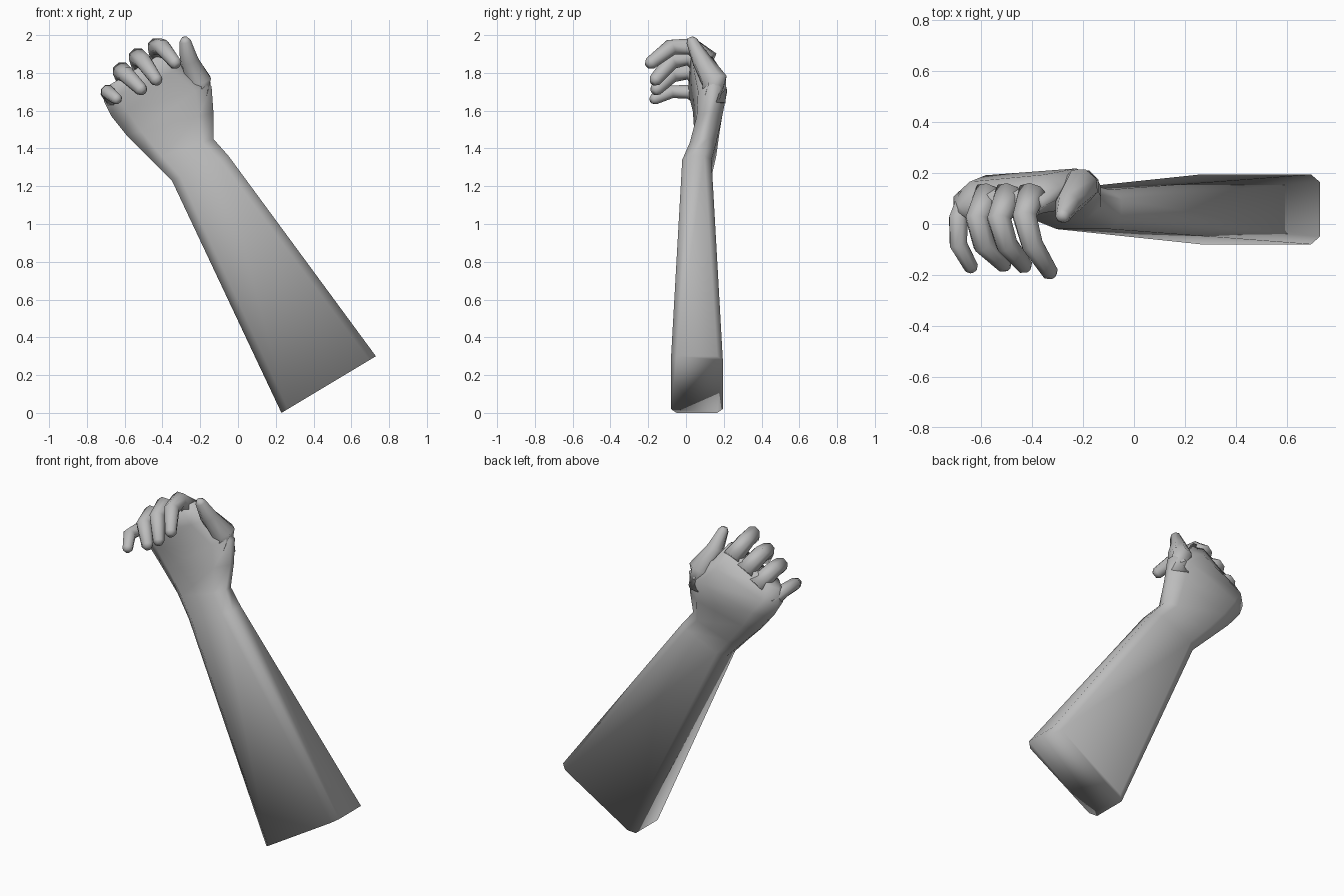
import bpy, bmesh
from math import cos, sin, tau
from mathutils import Vector

cube = bpy.data.objects.get("Cube")
if cube:
    bpy.data.objects.remove(cube, do_unlink=True)

GREY = (0.5, 0.5, 0.5, 1)
mat = bpy.data.materials.new("plain grey")
mat.use_nodes = True
mat.diffuse_color = GREY
bsdf = next(n for n in mat.node_tree.nodes if n.type == 'BSDF_PRINCIPLED')
bsdf.inputs["Base Color"].default_value = GREY
bsdf.inputs["Roughness"].default_value = 0.7


def loft(name, rings):
    """Skin a list of equal-length rings, cap both ends, shade smooth."""
    bm = bmesh.new()
    rows = [[bm.verts.new(p) for p in ring] for ring in rings]
    n = len(rows[0])
    for a, b in zip(rows, rows[1:]):
        for i in range(n):
            j = (i + 1) % n
            bm.faces.new((a[i], a[j], b[j], b[i]))
    bm.faces.new(rows[0])
    bm.faces.new(rows[-1])
    bmesh.ops.recalc_face_normals(bm, faces=bm.faces)
    for f in bm.faces:
        f.smooth = True
    me = bpy.data.meshes.new(name)
    bm.to_mesh(me)
    bm.free()
    me.materials.append(mat)
    ob = bpy.data.objects.new(name, me)
    bpy.context.collection.objects.link(ob)
    return ob


def slab_ring(left, right, front, back, cut, tilt):
    """Chamfered rectangle between two edge points (x, z)."""
    l, r = Vector((left[0], 0, left[1])), Vector((right[0], 0, right[1]))
    u = cut / (r - l).length
    c = min(cut * 0.75, (back - front) * 0.36)
    outline = [(0, front + c), (u, front), (1 - u, front), (1, front + c),
               (1, back - c), (1 - u, back), (u, back), (0, back - c)]
    return [l.lerp(r, t) + Vector((0, y - tilt * (1 - t), 0)) for t, y in outline]


def digit(name, path, radii, sides=8):
    """Tapered tube along a bent path with a blunt rounded tip."""
    pts = [Vector(p) for p in path]
    end = (pts[-1] - pts[-2]).normalized()
    pts.append(pts[-1] + end * radii[-1] * 0.6)
    radii = list(radii) + [radii[-1] * 0.55]
    rings = []
    for i, (p, r) in enumerate(zip(pts, radii)):
        d = pts[min(i + 1, len(pts) - 1)] - pts[max(i - 1, 0)]
        q = d.to_track_quat('Z', 'Y')
        rings.append([p + q @ Vector((r * cos(tau * (k + .5) / sides),
                                      r * sin(tau * (k + .5) / sides), 0))
                      for k in range(sides)])
    return loft(name, rings)


# Forearm, wrist and palm: left edge, right edge, front, back, chamfer, tilt
arm = [
    ((0.23, 0.0), (0.73, 0.30), -0.08, 0.195, 0.04, 0),
    ((-0.35, 1.23), (-0.05, 1.36), -0.02, 0.135, 0.05, 0),
    ((-0.46, 1.34), (-0.13, 1.45), 0.02, 0.16, 0.06, 0),
    ((-0.59, 1.47), (-0.13, 1.59), 0.06, 0.195, 0.08, 0.02),
    ((-0.67, 1.57), (-0.14, 1.73), 0.07, 0.225, 0.09, 0.04),
    ((-0.71, 1.65), (-0.29, 1.83), 0.05, 0.20, 0.07, 0.04),
    ((-0.69, 1.73), (-0.36, 1.93), 0.03, 0.13, 0.05, 0.02),
]
loft("forearm_and_palm", [slab_ring(*s) for s in arm])

# Curled fingers
finger_radii = (0.06, 0.05, 0.045, 0.034)
digit("index_finger", [(-0.40, 0.12, 1.86), (-0.43, 0.03, 1.94),
                       (-0.40, -0.08, 1.935), (-0.33, -0.19, 1.85)], finger_radii)
digit("middle_finger", [(-0.49, 0.12, 1.80), (-0.53, 0.02, 1.885),
                        (-0.50, -0.08, 1.86), (-0.43, -0.165, 1.76)], finger_radii)
digit("ring_finger", [(-0.57, 0.12, 1.73), (-0.615, 0.02, 1.81),
                      (-0.59, -0.08, 1.79), (-0.51, -0.16, 1.71)], finger_radii)
digit("little_finger", [(-0.65, 0.10, 1.65), (-0.69, 0.02, 1.70),
                        (-0.69, -0.08, 1.70), (-0.64, -0.17, 1.66)],
      (0.05, 0.04, 0.037, 0.03))

# Thumb
digit("thumb", [(-0.20, 0.15, 1.64), (-0.21, 0.15, 1.76),
                (-0.26, 0.08, 1.87), (-0.28, 0.03, 1.97)],
      (0.065, 0.072, 0.05, 0.03))
